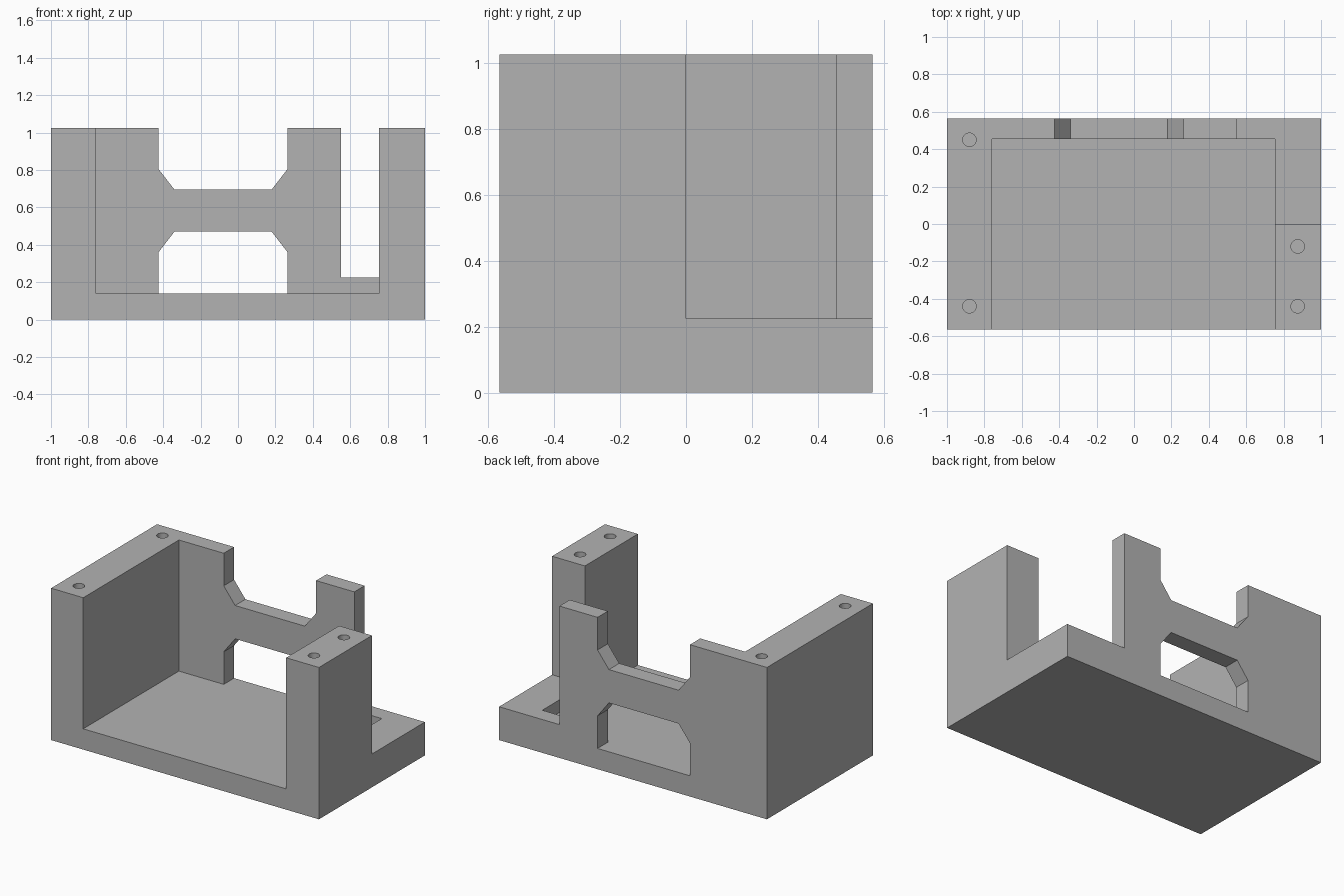
import bpy
import bmesh

if "Cube" in bpy.data.objects:
    bpy.data.objects.remove(bpy.data.objects["Cube"], do_unlink=True)

W, D, H = 1.0, 0.565, 1.025     # half width, half depth, height
FLOOR, LEDGE = 0.14, 0.225      # tray floor and rear corner ledge heights
WALL_Y = 0.455                  # inner face of the rear wall

grey = bpy.data.materials.new("plain grey")
grey.use_nodes = True
colour = (0.45, 0.45, 0.45, 1)
grey.diffuse_color = colour
grey.node_tree.nodes["Principled BSDF"].inputs["Base Color"].default_value = colour


def prism(name, points, start, end):
    """Extrude an x-z outline along y."""
    bm = bmesh.new()
    face = bm.faces.new([bm.verts.new((x, start, z)) for x, z in points])
    new = bmesh.ops.extrude_face_region(bm, geom=[face])["geom"]
    verts = [v for v in new if isinstance(v, bmesh.types.BMVert)]
    bmesh.ops.translate(bm, verts=verts, vec=(0, end - start, 0))
    bmesh.ops.recalc_face_normals(bm, faces=bm.faces)
    mesh = bpy.data.meshes.new(name)
    bm.to_mesh(mesh)
    bm.free()
    mesh.materials.append(grey)
    obj = bpy.data.objects.new(name, mesh)
    bpy.context.collection.objects.link(obj)
    return obj


def rect(x0, x1, z0, z1):
    return [(x0, z0), (x1, z0), (x1, z1), (x0, z1)]


def window(outer_z, corner_z, flat_z):
    """Opening outline with two chamfered corners."""
    return [(-0.425, outer_z), (-0.425, corner_z), (-0.34, flat_z),
            (0.18, flat_z), (0.265, corner_z), (0.265, outer_z)]


bracket = prism("bracket", rect(-W, W, 0, H), -D, D)

# Tray interior, rear corner cutaway, and the two openings in the rear wall
cutters = [
    prism("interior_cutter", rect(-0.76, 0.755, FLOOR, 1.3), -0.8, WALL_Y),
    prism("corner_cutter", rect(0.55, 1.2, LEDGE, 1.4), 0, 0.8),
    prism("lower_window_cutter", window(FLOOR, 0.36, 0.47), 0.3, 0.8),
    prism("upper_notch_cutter", window(1.5, 0.805, 0.695), 0.3, 0.8),
]

# Screw holes in the tops of the side walls
for x, y in [(-0.88, 0.45), (-0.88, -0.44), (0.875, -0.12), (0.875, -0.44)]:
    bpy.ops.mesh.primitive_cylinder_add(vertices=32, radius=0.036, depth=0.5,
                                        location=(x, y, H))
    hole = bpy.context.object
    hole.name = "screw_hole_cutter"
    hole.data.materials.append(grey)
    cutters.append(hole)

for cutter in cutters:
    cut = bracket.modifiers.new(cutter.name, "BOOLEAN")
    cut.operation = "DIFFERENCE"
    cut.solver = "EXACT"
    cut.object = cutter
    bpy.context.view_layer.objects.active = bracket
    bpy.ops.object.modifier_apply(modifier=cut.name)
    bpy.data.objects.remove(cutter, do_unlink=True)

# Smooth hole walls, crisp edges
bpy.ops.object.select_all(action="DESELECT")
bracket.select_set(True)
bpy.context.view_layer.objects.active = bracket
bpy.ops.object.shade_smooth_by_angle()
